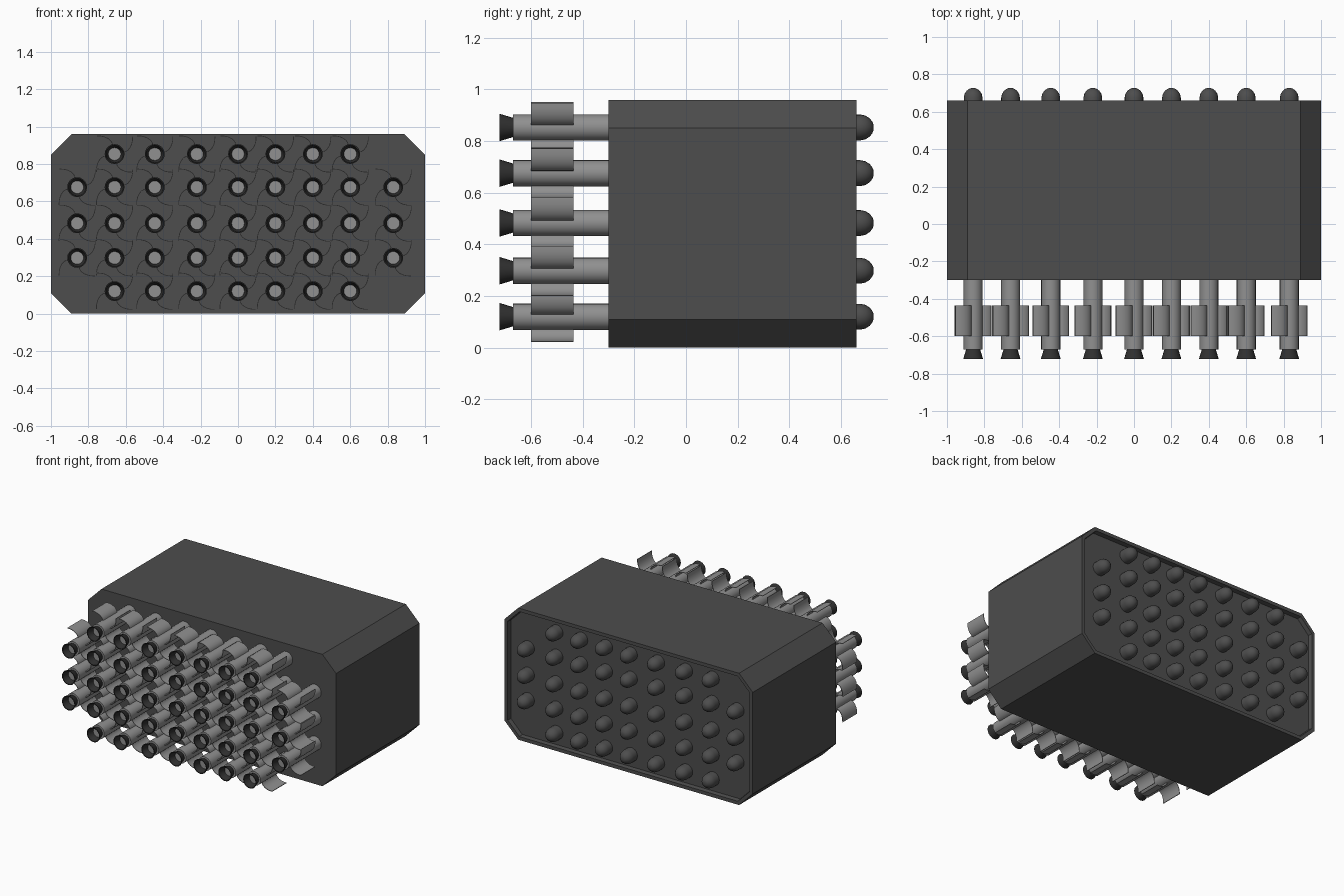
import bpy, bmesh, math

if "Cube" in bpy.data.objects:
    bpy.data.objects.remove(bpy.data.objects["Cube"])


def material(name, v):
    m = bpy.data.materials.new(name)
    m.diffuse_color = (v, v, v, 1)
    m.use_nodes = True
    m.node_tree.nodes["Principled BSDF"].inputs["Base Color"].default_value = m.diffuse_color
    return m


DARK = material("dark_casing", 0.075)
STEEL = material("steel", 0.28)
BLACK = material("black_nozzle", 0.03)

COLS = [-0.86, -0.66, -0.445, -0.22, 0.0, 0.2, 0.4, 0.6, 0.83]
ROWS = [0.12, 0.298, 0.483, 0.676, 0.853]
SPOTS = [(x, z) for r, z in enumerate(ROWS) for x in COLS
         if r in (1, 2, 3) or abs(x) < 0.7]


def finish(bm, name, mat, smooth=True):
    bmesh.ops.recalc_face_normals(bm, faces=bm.faces)
    me = bpy.data.meshes.new(name)
    bm.to_mesh(me)
    bm.free()
    me.materials.append(mat)
    ob = bpy.data.objects.new(name, me)
    bpy.context.collection.objects.link(ob)
    if smooth:
        bpy.ops.object.select_all(action='DESELECT')
        ob.select_set(True)
        bpy.context.view_layer.objects.active = ob
        bpy.ops.object.shade_smooth_by_angle(angle=math.radians(35))
    return ob


def loft(bm, loops):
    """Skin a list of closed loops and cap both ends."""
    rings = [[bm.verts.new(p) for p in loop] for loop in loops]
    n = len(rings[0])
    for a, b in zip(rings, rings[1:]):
        for i in range(n):
            bm.faces.new((a[i], a[(i + 1) % n], b[(i + 1) % n], b[i]))
    bm.faces.new(rings[0])
    bm.faces.new(rings[-1])


def octagon(y, inset):
    w, h, c = 1 - inset, 0.48 - inset, 0.11 - inset * 0.6
    pts = [(w, h - c), (w - c, h), (c - w, h), (-w, h - c),
           (-w, c - h), (c - w, -h), (w - c, -h), (w, c - h)]
    return [(x, y, z + 0.48) for x, z in pts]


def lathe(name, profile, mat, n=20):
    """Turned part about the y axis, repeated at every launch tube."""
    bm = bmesh.new()
    for cx, cz in SPOTS:
        loft(bm, [[(cx + r * math.cos(2 * math.pi * i / n), y,
                    cz + r * math.sin(2 * math.pi * i / n)) for i in range(n)]
                  for y, r in profile])
    return finish(bm, name, mat)


# Chamfered casing with a recessed back panel inside a thin rim
bm = bmesh.new()
loft(bm, [octagon(-0.30, 0), octagon(0.66, 0),
          octagon(0.66, 0.025), octagon(0.63, 0.03)])
finish(bm, "casing", DARK, False)

# Rocket bodies, flared open nozzles and rounded noses
lathe("rocket_bodies", [(-0.28, 0.051), (-0.67, 0.051)], STEEL)
lathe("nozzle_throats", [(-0.66, 0.034), (-0.675, 0.034)], STEEL)
lathe("nozzles", [(-0.669, 0.034), (-0.669, 0.037), (-0.722, 0.053),
                  (-0.722, 0.047), (-0.671, 0.034)], BLACK)
lathe("rocket_noses", [(0.62, 0.05), (0.675, 0.05), (0.695, 0.046),
                       (0.712, 0.035), (0.722, 0.022), (0.726, 0.012)], DARK)

# Four wrap-around curved fins on every rocket
bm = bmesh.new()
STEPS, T = 6, 0.002
for cx, cz in SPOTS:
    for k in range(4):
        rot = k * math.pi / 2
        c, s = math.cos(rot), math.sin(rot)
        outer, inner = [], []
        for i in range(STEPS + 1):
            a = math.radians(-90 + 95 * i / STEPS)
            for lst, rad in ((outer, T), (inner, -T)):
                px = 0.045 + (0.052 + rad) * math.cos(a)
                pz = 0.088 + (0.078 + rad) * math.sin(a)
                lst.append((cx + px * c - pz * s, cz + px * s + pz * c))
        loop = outer + inner[::-1]
        rings = [[bm.verts.new((x, y, z)) for x, z in loop] for y in (-0.60, -0.435)]
        n, (f, b) = len(loop), rings
        for i in range(n):
            j = (i + 1) % n
            bm.faces.new((f[i], f[j], b[j], b[i]))
        for r in rings:
            for i in range(STEPS):
                bm.faces.new((r[i], r[i + 1], r[n - 2 - i], r[n - 1 - i]))
finish(bm, "fins", STEEL)
